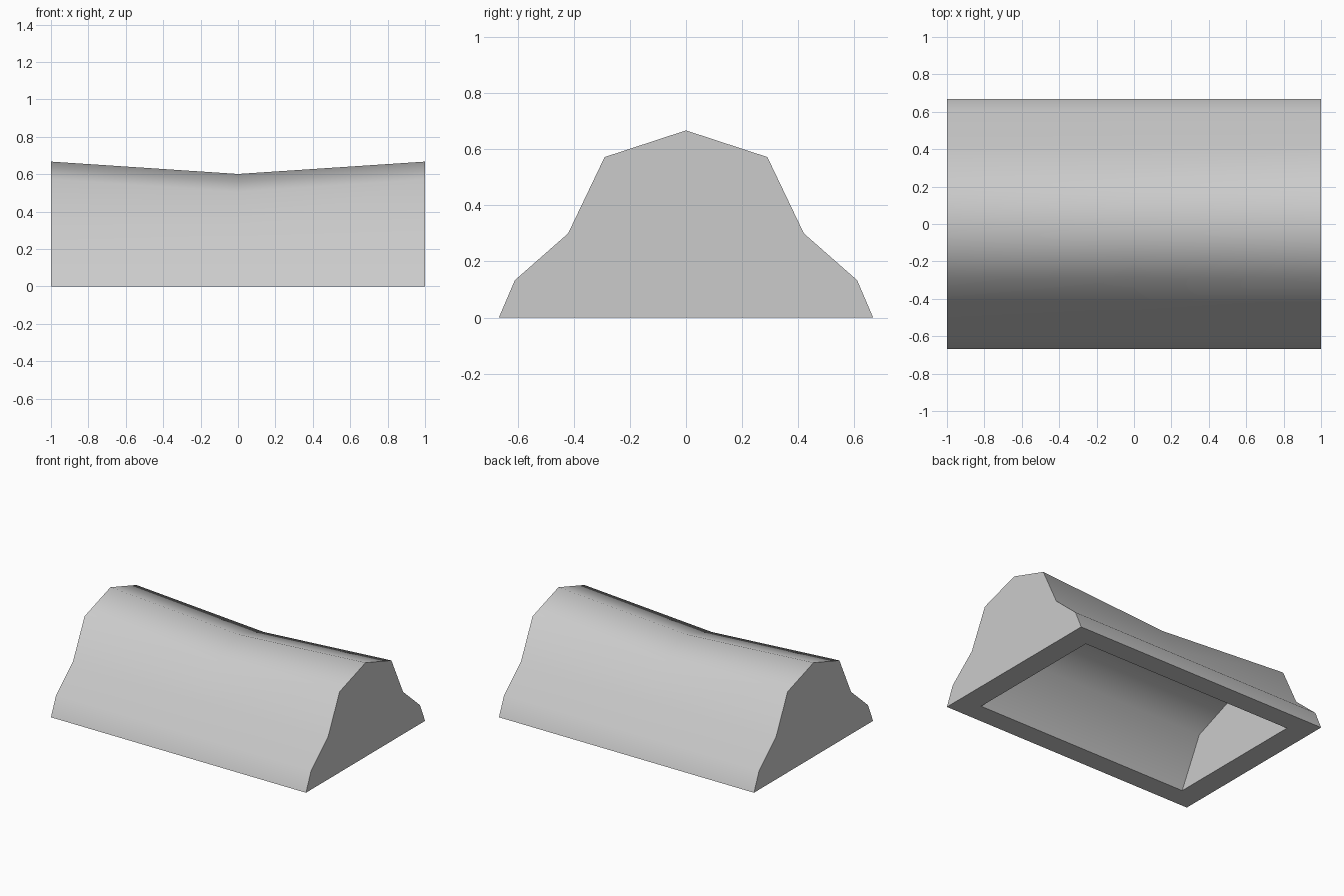
import bpy
import bmesh
import math

cube = bpy.data.objects.get("Cube")
if cube:
    bpy.data.objects.remove(cube, do_unlink=True)

grey = bpy.data.materials.new("plain grey")
grey.use_nodes = True
colour = (0.6, 0.6, 0.6, 1)
grey.diffuse_color = colour
grey.node_tree.nodes["Principled BSDF"].inputs["Base Color"].default_value = colour


def mirrored(half):
    """Complete a half profile, listed from the base edge to the ridge."""
    return [(-y, z) for y, z in half] + [(y, z) for y, z in reversed(half[:-1])]


def loft(bm, half, half_length, sag, sag_from):
    """Open-bottomed shell along x, capped at both ends, its top sagging midway.

    Returns the vertices around the open base, in order."""
    sections = []
    for x in (-half_length, 0, half_length):
        drop = sag if x == 0 else 0
        sections.append([bm.verts.new((x, y, z - (drop if z > sag_from else 0)))
                         for y, z in mirrored(half)])
    for a, b in zip(sections, sections[1:]):
        for i in range(len(a) - 1):
            bm.faces.new((a[i], a[i + 1], b[i + 1], b[i]))
    for cap in (sections[0], sections[-1]):
        bm.faces.new(cap)
    return [s[0] for s in sections] + [s[-1] for s in reversed(sections)]


bm = bmesh.new()
# Outer shell with stepped flanks and a sagging ridge
outer = loft(bm, [(0.667, 0), (0.61, 0.133), (0.42, 0.3), (0.29, 0.572), (0, 0.667)],
             1.0, 0.066, 0.5)
# Hollow underside
inner = loft(bm, [(0.52, 0), (0.35, 0.336), (0, 0.475)], 0.838, 0, 1)
# Flat bottom rim joining the two
for i in range(len(outer)):
    bm.faces.new((outer[i - 1], outer[i], inner[i], inner[i - 1]))
bmesh.ops.recalc_face_normals(bm, faces=bm.faces)

mesh = bpy.data.meshes.new("ridge_shell")
bm.to_mesh(mesh)
bm.free()
mesh.materials.append(grey)
shell = bpy.data.objects.new("ridge_shell", mesh)
bpy.context.collection.objects.link(shell)

# Smooth along the flanks, sharp at the ends and rim
bpy.ops.object.select_all(action="DESELECT")
shell.select_set(True)
bpy.context.view_layer.objects.active = shell
bpy.ops.object.shade_smooth_by_angle(angle=math.radians(60))
